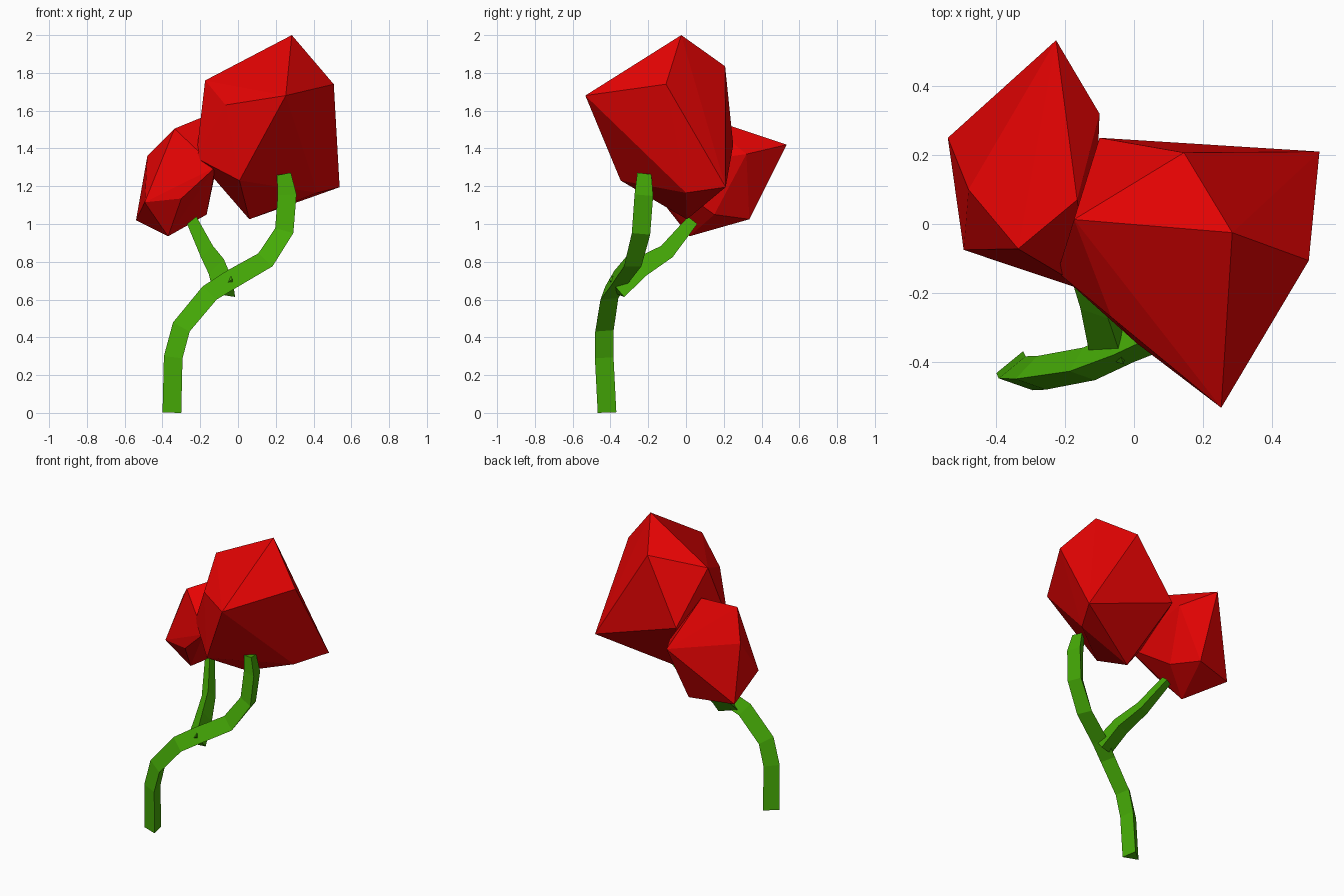
import bpy
import bmesh
from mathutils import Vector

# Remove the default cube only
default = bpy.data.objects.get("Cube")
if default:
    bpy.data.objects.remove(default, do_unlink=True)


def make_material(name, colour):
    mat = bpy.data.materials.new(name)
    mat.use_nodes = True
    mat.diffuse_color = colour
    for node in mat.node_tree.nodes:
        if node.type == "BSDF_PRINCIPLED":
            node.inputs["Base Color"].default_value = colour
            node.inputs["Roughness"].default_value = 0.8
    return mat


petal_red = make_material("petal red", (0.8, 0.001, 0.001, 1))
stem_green = make_material("stem green", (0.06, 0.4, 0.002, 1))


def finish(bm, name, mat):
    """Turn a bmesh into a flat shaded, single colour object."""
    bmesh.ops.recalc_face_normals(bm, faces=bm.faces)
    mesh = bpy.data.meshes.new(name)
    bm.to_mesh(mesh)
    bm.free()
    mesh.materials.append(mat)
    obj = bpy.data.objects.new(name, mesh)
    bpy.context.collection.objects.link(obj)
    return obj


def faceted_bloom(name, corners):
    """Wrap a twelve-cornered gem shape, corners given in hundredths."""
    bm = bmesh.new()
    for corner in corners:
        bm.verts.new(Vector(corner) / 100)
    hull = bmesh.ops.convex_hull(bm, input=bm.verts)
    spare = [g for g in hull["geom_interior"] if isinstance(g, bmesh.types.BMVert)]
    bmesh.ops.delete(bm, geom=spare, context="VERTS")
    return finish(bm, name, petal_red)


def three_sided_stem(name, path, widths):
    """Sweep a triangle along a path, its flat side turned to the front."""
    points = [Vector(p) / 100 for p in path]
    front = Vector((-0.35, -1, 0)).normalized()
    bm = bmesh.new()
    rings = []
    for i, (point, width) in enumerate(zip(points, widths)):
        before = points[max(i - 1, 0)]
        after = points[min(i + 1, len(points) - 1)]
        tangent = (after - before).normalized()
        side = tangent.cross(front).normalized()
        back = tangent.cross(side).normalized()
        ring = []
        for offset in (-side / 2, side / 2, back * 0.82):
            corner = point + offset * width
            corner.z = max(corner.z, 0)
            ring.append(bm.verts.new(corner))
        rings.append(ring)
    for low, high in zip(rings, rings[1:]):
        for k in range(3):
            n = (k + 1) % 3
            bm.faces.new((low[k], low[n], high[n], high[k]))
    bm.faces.new(rings[0])
    bm.faces.new(rings[-1])
    return finish(bm, name, stem_green)


# Large bloom: crown, waist, then underside
faceted_bloom("large_bloom", [
    (28.5, -2.5, 200), (14.5, 20.7, 183.5), (-17.4, 1.3, 176), (50.7, -10.6, 174),
    (25.3, -53.3, 168), (-6.6, -27, 163), (-10, 25, 142), (-22.2, -14, 135),
    (0.8, -34.6, 123), (53.8, 21, 119.5), (42, 0, 116.5), (6, 0.5, 102.5),
])

# Small bloom: crown, waist, then underside
faceted_bloom("small_bloom", [
    (-16.5, 7, 157.5), (-33.6, -7.2, 150.5), (-22.6, 53.3, 142), (-12, -20, 130),
    (-10, 32, 137), (-48, 10, 136), (-30, -14, 113.5), (-49.4, -7.5, 111.5),
    (-16.6, 15, 105), (-25.5, 33.5, 102.5), (-54, 25, 102), (-37, 1.8, 93.5),
])

# Main stem, narrowing at its tip
three_sided_stem("main_stem", [
    (-35, -45, 0), (-34.3, -46.5, 29.5), (-30, -46.5, 45.5),
    (-15, -44, 63.5), (-3, -39, 71), (14.5, -31.5, 81),
    (24.5, -27, 96.5), (26, -25.5, 115.5), (24.3, -24.5, 126.5),
], [0.105] * 8 + [0.08])

# Side branch, flaring where it leaves the main stem
three_sided_stem("side_branch", [
    (-8, -39, 67), (-11.5, -26, 77.5), (-16.5, -12, 85.5), (-24.5, 2, 102),
], [0.13, 0.115, 0.09, 0.065])
